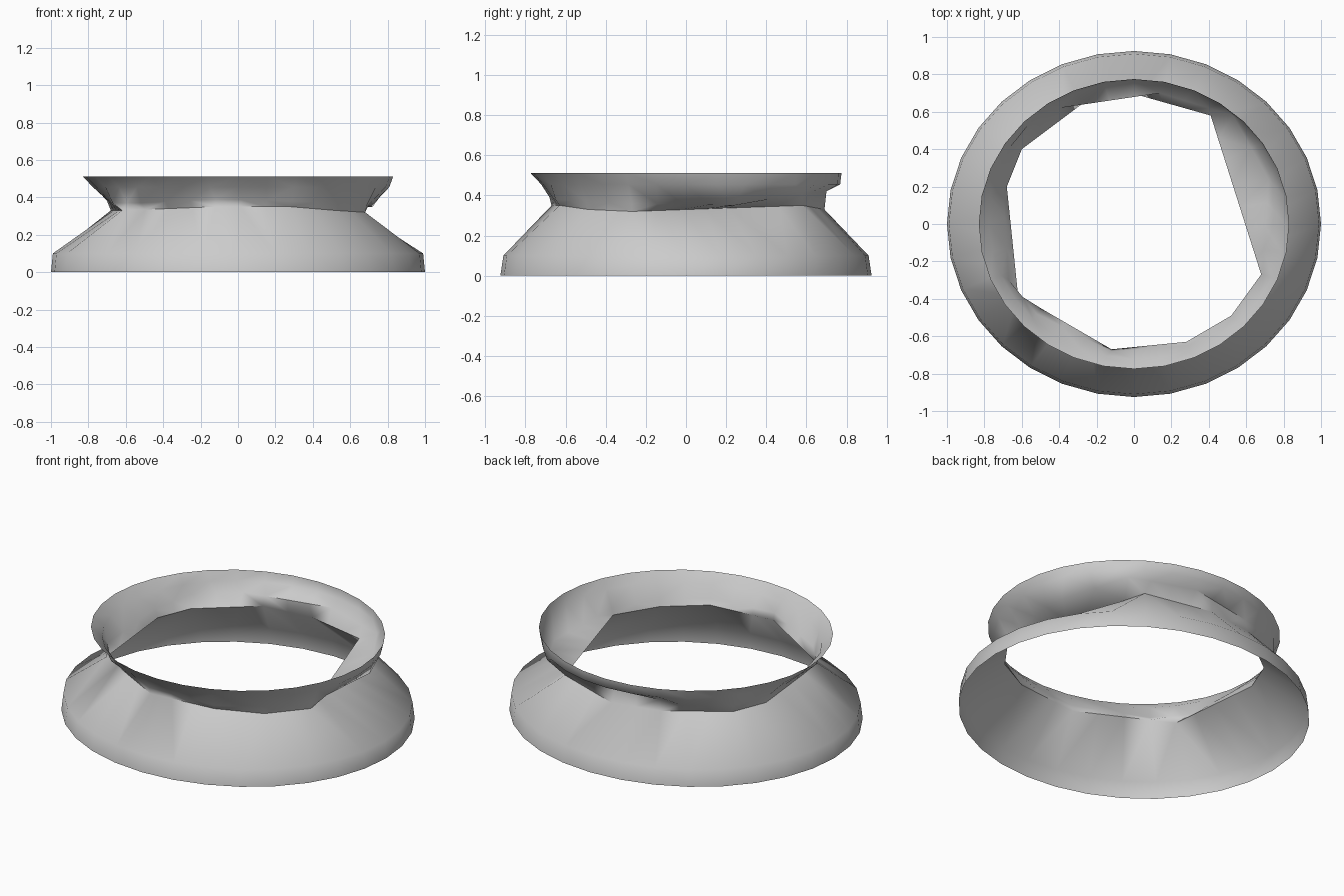
import bpy, bmesh
from math import cos, sin, tau, radians

if "Cube" in bpy.data.objects:
    bpy.data.objects.remove(bpy.data.objects["Cube"])

N = 32


def ellipse(rx, ry, z, scale=lambda a: 1.0):
    return [(rx * scale(i * tau / N) * cos(i * tau / N),
             ry * scale(i * tau / N) * sin(i * tau / N), z) for i in range(N)]


def faceted(corners):
    # Closed polygon of (segment index, x, y, z) corners, subdivided to N points
    ring = [None] * N
    for a, b in zip(corners, corners[1:] + corners[:1]):
        span = (b[0] - a[0]) % N
        for k in range(span):
            t = k / span
            ring[(a[0] + k) % N] = tuple(a[j] + (b[j] - a[j]) * t for j in (1, 2, 3))
    return ring


# Irregular inner edge of the waist, with a long chord on the right
waist_low = faceted([
    (5, .41, .58, .35), (8, .02, .69, .33), (10, -.28, .64, .34),
    (13, -.60, .40, .33), (15, -.68, .20, .33), (19, -.62, -.38, .33),
    (23, -.12, -.67, .35), (26, .28, -.63, .35), (28, .52, -.49, .33),
    (30, .68, -.27, .32)])

# Underside of the collar, bulging out over the chord
waist_high = faceted([
    (2, .72, .24, .35), (4, .53, .58, .41), (7, .14, .70, .42),
    (11, -.40, .62, .40), (13, -.63, .45, .39), (15, -.70, .20, .38),
    (18, -.67, -.30, .37), (20, -.52, -.48, .37), (23, -.12, -.68, .39),
    (26, .29, -.65, .38), (28, .53, -.50, .37), (30, .69, -.27, .36)])

# Single-sheet ring: skirt, sloping shoulder, waist, flared collar
rings = [
    ellipse(1.0, .925, 0),
    ellipse(.99, .91, .10),
    waist_low,
    waist_high,
    ellipse(.83, .78, .455, lambda a: .955 + .03 * sin(a) + .02 * cos(a)),
    ellipse(.83, .775, .512),
]

bm = bmesh.new()
rows = [[bm.verts.new(p) for p in ring] for ring in rings]
for lo, hi in zip(rows, rows[1:]):
    for i in range(N):
        j = (i + 1) % N
        bm.faces.new((lo[i], lo[j], hi[j], hi[i]))
bmesh.ops.triangulate(bm, faces=bm.faces[:])
mesh = bpy.data.meshes.new("waisted_ring")
bm.to_mesh(mesh)
bm.free()

obj = bpy.data.objects.new("waisted_ring", mesh)
bpy.context.collection.objects.link(obj)
bpy.context.view_layer.objects.active = obj
obj.select_set(True)
bpy.ops.object.shade_smooth_by_angle(angle=radians(60))
